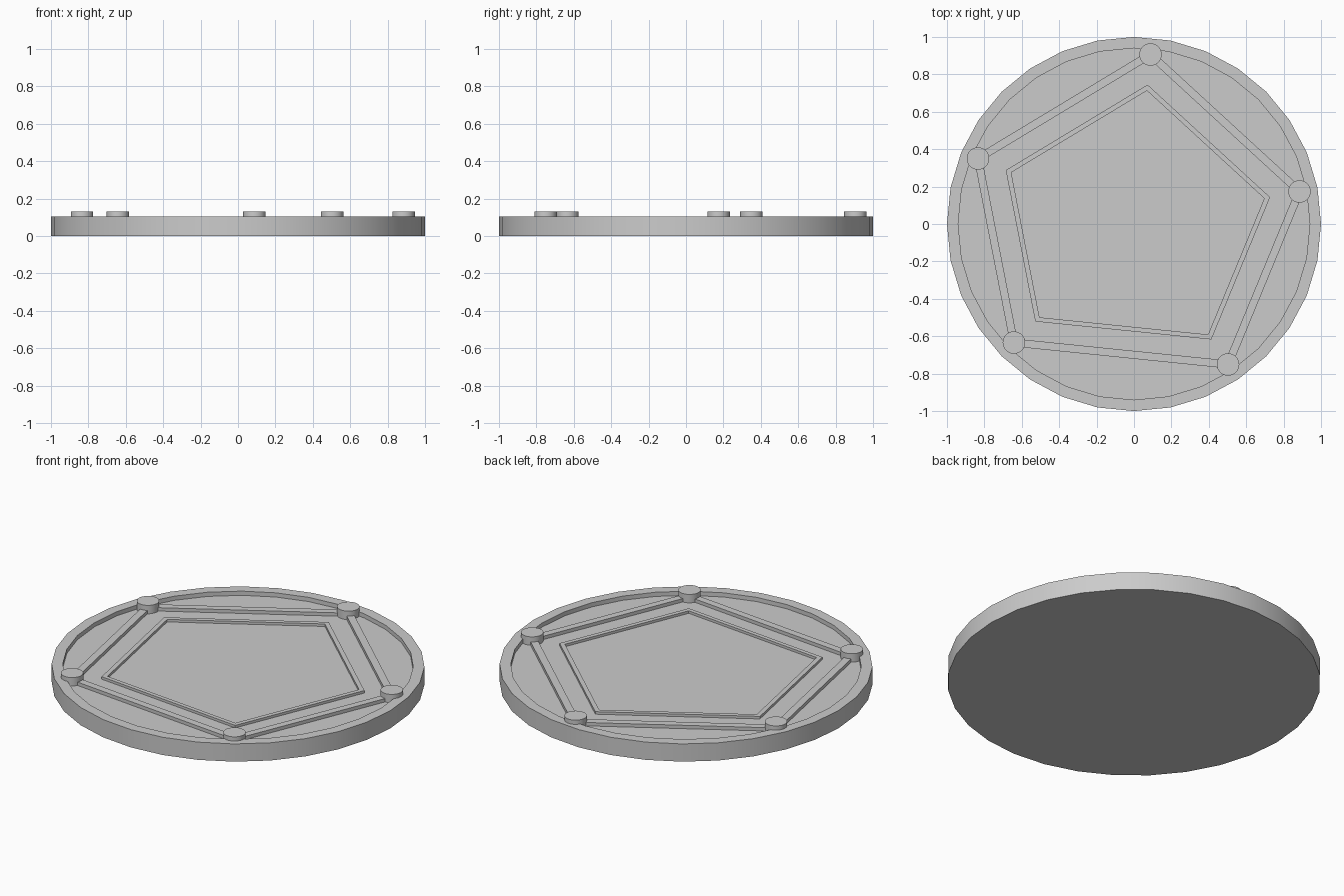
import bpy, bmesh, math
from mathutils import Vector

if "Cube" in bpy.data.objects:
    bpy.data.objects.remove(bpy.data.objects["Cube"])

FLOOR, RIM, BAR_TOP, FRAME_TOP, PEG_TOP = 0.08, 0.105, 0.10, 0.095, 0.13
# peg centres, also the corners of the bar pentagon
CORNERS = [Vector(p) for p in ((0.088, 0.906), (0.885, 0.174), (0.503, -0.751),
                               (-0.642, -0.634), (-0.834, 0.35))]


def finish(name, bm, smooth=False):
    bmesh.ops.recalc_face_normals(bm, faces=bm.faces)
    mesh = bpy.data.meshes.new(name)
    bm.to_mesh(mesh)
    bm.free()
    obj = bpy.data.objects.new(name, mesh)
    bpy.context.collection.objects.link(obj)
    if smooth:
        bpy.ops.object.select_all(action='DESELECT')
        obj.select_set(True)
        bpy.context.view_layer.objects.active = obj
        bpy.ops.object.shade_smooth_by_angle(angle=math.radians(30))
    return obj


def lathe(name, profile, centre=(0, 0), sides=32, bottom=True):
    """Revolve (radius, z) points and cap the ends."""
    bm = bmesh.new()
    rings = []
    for r, z in profile:
        rings.append([bm.verts.new((centre[0] + r * math.cos(2 * math.pi * i / sides),
                                    centre[1] + r * math.sin(2 * math.pi * i / sides), z))
                      for i in range(sides)])
    for a, b in zip(rings, rings[1:]):
        for i in range(sides):
            j = (i + 1) % sides
            bm.faces.new((a[i], a[j], b[j], b[i]))
    if bottom:
        bm.faces.new(rings[0])
    bm.faces.new(rings[-1])
    return finish(name, bm, True)


def pentagon_frame(name, outer, inner, z0, z1):
    """Raised border between two pentagons."""
    bm = bmesh.new()
    loops = [[bm.verts.new((p.x, p.y, z)) for p in pts]
             for pts, z in ((outer, z0), (outer, z1), (inner, z1), (inner, z0))]
    for a, b in zip(loops, loops[1:]):
        for i in range(5):
            j = (i + 1) % 5
            bm.faces.new((a[i], a[j], b[j], b[i]))
    return finish(name, bm)


def bar(name, a, b, width, z0, z1):
    """Straight box from a to b."""
    side = (b - a).normalized().orthogonal() * width / 2
    bm = bmesh.new()
    base = bm.faces.new([bm.verts.new((p.x, p.y, z0))
                         for p in (a - side, b - side, b + side, a + side)])
    top = bmesh.ops.extrude_face_region(bm, geom=[base])['geom']
    bmesh.ops.translate(bm, vec=(0, 0, z1 - z0),
                        verts=[v for v in top if isinstance(v, bmesh.types.BMVert)])
    return finish(name, bm)


# round dish with raised rim
lathe("dish", [(1, 0), (1, RIM), (0.94, RIM), (0.94, FLOOR)])

# thin inner pentagon border
pentagon_frame("inner_frame", [c * 0.822 for c in CORNERS],
               [c * 0.787 for c in CORNERS], FLOOR, FRAME_TOP)

# corner pegs and connecting bars
for i, c in enumerate(CORNERS):
    lathe(f"peg_{i + 1}", [(0.06, FLOOR), (0.06, PEG_TOP)], c, bottom=False)
    bar(f"bar_{i + 1}", c, CORNERS[(i + 1) % 5], 0.042, FLOOR, BAR_TOP)
